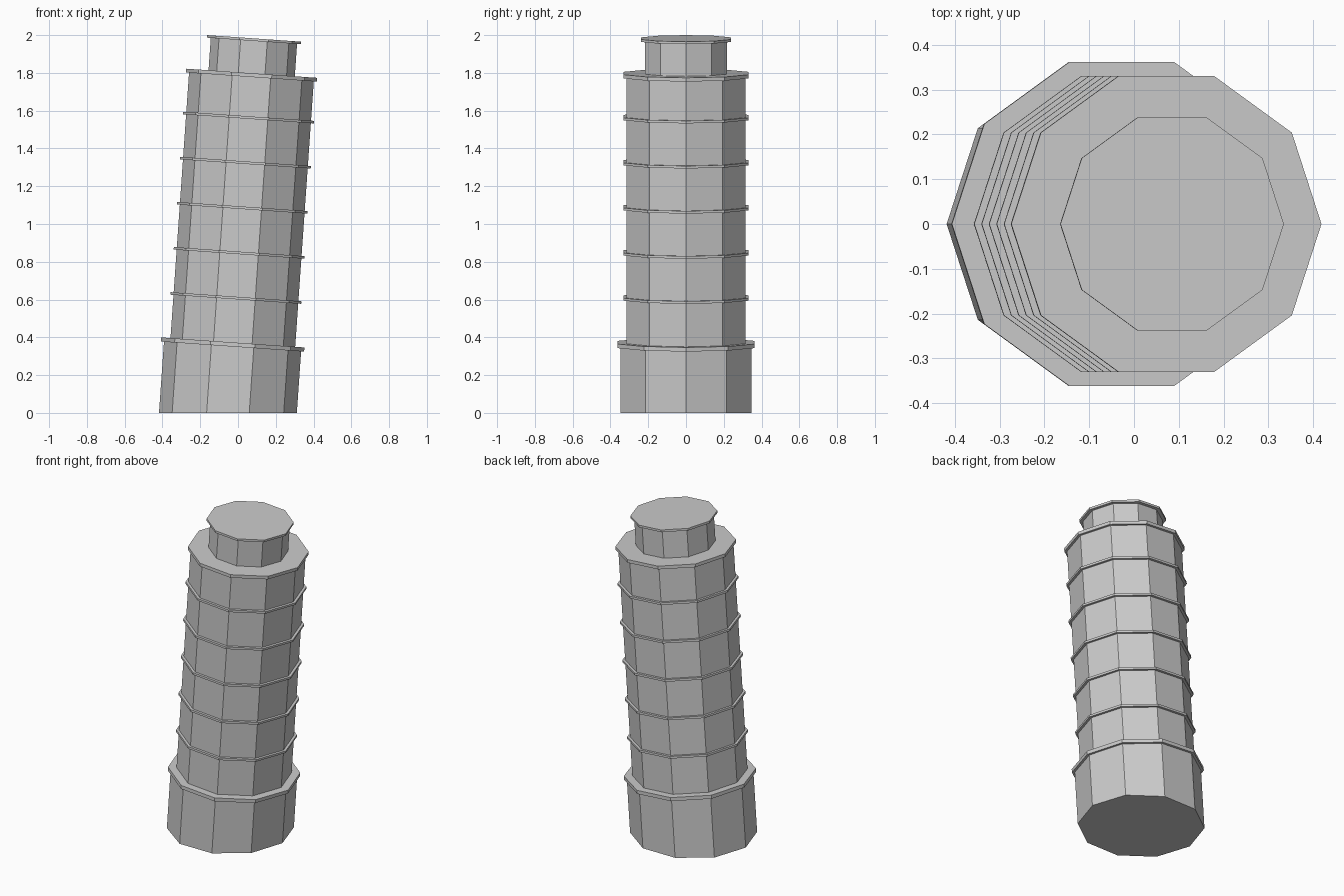
import bpy, bmesh, math
from mathutils import Matrix, Vector

if "Cube" in bpy.data.objects:
    bpy.data.objects.remove(bpy.data.objects["Cube"])

TILT = math.radians(4)
SIDES = 10
# Tower axis: leans toward +x, passing through this ground point
LEAN = Matrix.Translation((-0.0534, 0, 0)) @ Matrix.Rotation(TILT, 4, 'Y')


def drum(name, radius, z0, z1, cut=False):
    """Ten-sided prism on the leaning axis, between axis heights z0 and z1."""
    s0, s1 = z0 / math.cos(TILT), z1 / math.cos(TILT)
    bm = bmesh.new()
    bmesh.ops.create_cone(bm, cap_ends=True, segments=SIDES, radius1=radius,
                          radius2=radius, depth=s1 - s0)
    # put a corner on +x
    ang = max(bm.verts, key=lambda v: v.co.x).co
    bm.transform(Matrix.Rotation(-math.atan2(ang.y, ang.x), 4, 'Z'))
    bm.transform(LEAN @ Matrix.Translation((0, 0, (s0 + s1) / 2)))
    if cut:  # slice level with the ground
        geom = bm.verts[:] + bm.edges[:] + bm.faces[:]
        res = bmesh.ops.bisect_plane(bm, geom=geom, plane_co=Vector(),
                                     plane_no=(0, 0, 1), clear_inner=True)
        edges = [e for e in res['geom_cut'] if isinstance(e, bmesh.types.BMEdge)]
        bmesh.ops.contextual_create(bm, geom=edges)
    bmesh.ops.recalc_face_normals(bm, faces=bm.faces[:])
    mesh = bpy.data.meshes.new(name)
    bm.to_mesh(mesh)
    bm.free()
    obj = bpy.data.objects.new(name, mesh)
    bpy.context.collection.objects.link(obj)
    return obj


# Ground storey and its cornice
drum("base_storey", 0.364, -0.1, 0.351, cut=True)
drum("base_cornice", 0.380, 0.351, 0.373)

# Six gallery storeys, each topped by a thin cornice
floor = 0.373
for i in range(6):
    last = i == 5
    top = 1.798 if last else 0.615 + 0.2388 * i
    under = top - (0.020 if last else 0.0135)
    drum(f"storey_{i + 1}", 0.331, floor, under)
    drum(f"cornice_{i + 1}", 0.347, under, top)
    floor = top

# Belfry and roof slab
drum("belfry", 0.229, floor, 1.969)
drum("belfry_roof", 0.250, 1.969, 1.9826)
